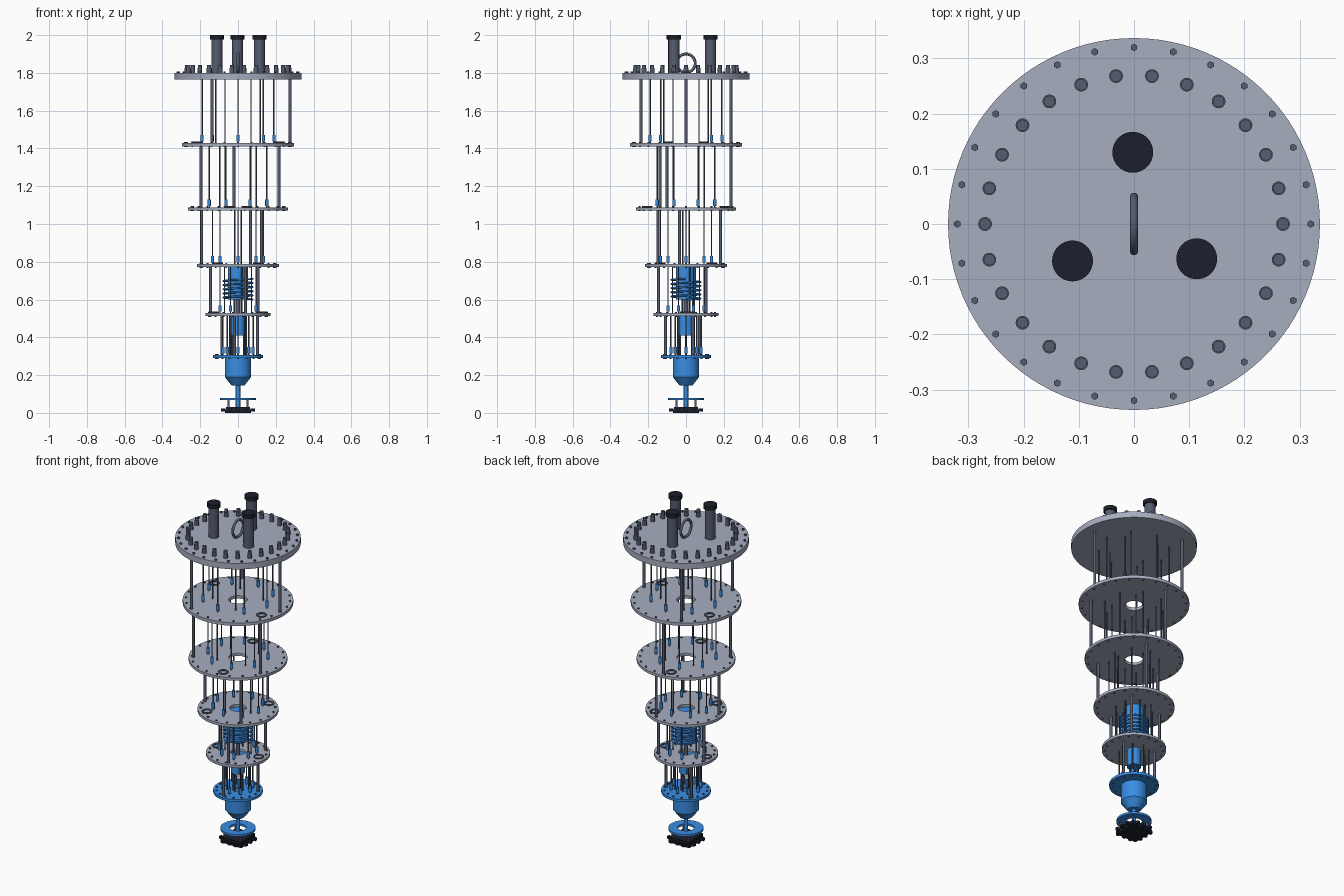
import bpy, bmesh, math
from mathutils import Matrix, Vector

if "Cube" in bpy.data.objects:
    bpy.data.objects.remove(bpy.data.objects["Cube"])


def material(name, rgb):
    m = bpy.data.materials.new(name)
    m.diffuse_color = (*rgb, 1)
    m.use_nodes = True
    m.node_tree.nodes["Principled BSDF"].inputs["Base Color"].default_value = m.diffuse_color
    return m


STEEL = material("steel", (0.38, 0.42, 0.52))
SLATE = material("slate", (0.09, 0.11, 0.16))
BLUE = material("blue", (0.04, 0.27, 0.78))
BLACK = material("black", (0.012, 0.014, 0.025))


def finish(name, bm, mat):
    bmesh.ops.recalc_face_normals(bm, faces=bm.faces)
    me = bpy.data.meshes.new(name)
    bm.to_mesh(me)
    bm.free()
    ob = bpy.data.objects.new(name, me)
    bpy.context.collection.objects.link(ob)
    me.materials.append(mat)
    bpy.ops.object.select_all(action='DESELECT')
    ob.select_set(True)
    bpy.context.view_layer.objects.active = ob
    bpy.ops.object.shade_smooth_by_angle(angle=math.radians(35))
    return ob


def cylinders(name, points, z0, z1, r, mat, seg=16, r_top=None):
    """Upright cylinders of one size at every (x, y) point."""
    bm = bmesh.new()
    for x, y in points:
        bmesh.ops.create_cone(bm, cap_ends=True, segments=seg, radius1=r,
                              radius2=r if r_top is None else r_top, depth=z1 - z0,
                              matrix=Matrix.Translation((x, y, (z0 + z1) / 2)))
    return finish(name, bm, mat)


def lathe(name, profile, mat, seg=64):
    """Closed (r, z) profile spun round the z axis."""
    bm = bmesh.new()
    vs = [bm.verts.new((r, 0, z)) for r, z in profile]
    es = [bm.edges.new((vs[i], vs[(i + 1) % len(vs)])) for i in range(len(vs))]
    bmesh.ops.spin(bm, geom=vs + es, axis=(0, 0, 1), cent=(0, 0, 0),
                   angle=math.tau, steps=seg)
    bmesh.ops.remove_doubles(bm, verts=bm.verts, dist=1e-5)
    return finish(name, bm, mat)


def disc(name, r, hole, z0, z1, mat):
    return lathe(name, [(hole, z0), (r, z0), (r, z1), (hole, z1)], mat)


def circle(n, r, deg=0):
    return [(r * math.cos(math.radians(deg) + i * math.tau / n),
             r * math.sin(math.radians(deg) + i * math.tau / n)) for i in range(n)]


def boxes(name, items, mat):
    bm = bmesh.new()
    for c, s in items:
        bmesh.ops.create_cube(bm, size=1, matrix=Matrix.Translation(c) @ Matrix.Diagonal((*s, 1)))
    return finish(name, bm, mat)


def torus(name, loc, R, r, mat, rot=(0, 0, 0), seg=40):
    bpy.ops.mesh.primitive_torus_add(location=loc, rotation=rot, major_radius=R,
                                     minor_radius=r, major_segments=seg, minor_segments=10)
    ob = bpy.context.object
    ob.name = name
    ob.data.materials.append(mat)
    bpy.ops.object.shade_smooth()


# top flange with rim bolts, feedthroughs, ports and lifting ring
cylinders("top_flange", [(0, 0)], 1.765, 1.80, 0.337, STEEL, 96)
cylinders("flange_bolts", circle(28, 0.32), 1.80, 1.808, 0.0068, SLATE, 6)
cylinders("feedthrough_bodies", circle(26, 0.27), 1.80, 1.826, 0.0125, SLATE, 16)
cylinders("feedthrough_tips", circle(26, 0.27), 1.826, 1.842, 0.0105, SLATE, 12)
ports = circle(3, 0.13, 91)
cylinders("port_tubes", ports, 1.80, 1.98, 0.029, SLATE, 32)
cylinders("port_caps", ports, 1.977, 2.0, 0.037, BLACK, 40)
torus("lifting_ring", (0, 0, 1.851), 0.049, 0.0075, SLATE, (0, math.pi / 2, 0))

# stage plates: height, radius, centre hole, rim bolts, thickness
stages = [(1.42, 0.297, 0.05, 24, 0.018), (1.08, 0.265, 0.05, 22, 0.016),
          (0.78, 0.217, 0.045, 20, 0.016), (0.52, 0.172, 0.04, 18, 0.015),
          (0.298, 0.133, 0.03, 16, 0.015)]
rod_r = [0.275, 0.24, 0.195, 0.15, 0.11]
line_r = [0.19, 0.165, 0.135, 0.103, 0.08]
loop_pos = [(0.239, -23), (0.211, 103), (0.174, 52), (0.13, 3)]
above = 1.765
for i, (z, r, hole, nb, t) in enumerate(stages):
    n = f"stage_{i + 1}"
    lo, hi = z - t / 2, z + t / 2
    disc(n + "_plate", r, hole, lo, hi, BLUE if i == 4 else STEEL)
    cylinders(n + "_rim_bolts", circle(nb, r - 0.017), lo - 0.004, hi + 0.006, 0.0055, SLATE, 6)
    # three support rods, turned a little further at each stage
    rods = circle(3, rod_r[i], -25 * i)
    cylinders(n + "_support_rods", rods, hi, above, 0.008, SLATE, 16)
    # thin lines ending in blue attenuators
    lines = circle(8, line_r[i], 22.5 * (i % 2))
    cylinders(n + "_lines", lines, hi, above, 0.0035, SLATE, 8)
    cylinders(n + "_attenuators", lines, hi + 0.008, hi + 0.042, 0.0085, BLUE, 12)
    cylinders(n + "_inner_lines", circle(4, line_r[i] * 0.72, 30 + 25 * i), hi, above,
              0.0035, SLATE, 8)
    # pair of loops lying on the plate
    if i < 4:
        for k, (x, y) in enumerate(circle(2, *loop_pos[i])):
            torus(f"{n}_loop_{k + 1}", (x, y, hi + 0.004), 0.024, 0.0045, SLATE, seg=28)
    above = lo

# still pot with a coiled exchanger round it
cylinders("still_pot", [(0, 0)], 0.60, 0.772, 0.054, BLUE, 48)
turns, steps = 5, 32
curve = bpy.data.curves.new("exchanger_coil", 'CURVE')
curve.dimensions = '3D'
curve.bevel_depth = 0.005
curve.bevel_resolution = 2
sp = curve.splines.new('POLY')
sp.points.add(turns * steps)
for k, p in enumerate(sp.points):
    a = k * math.tau / steps
    p.co = (0.077 * math.cos(a), 0.077 * math.sin(a), 0.60 + 0.11 * k / (turns * steps), 1)
curve.materials.append(BLUE)
bpy.context.collection.objects.link(bpy.data.objects.new("exchanger_coil", curve))
cylinders("still_outlet", [(0, 0)], 0.512, 0.60, 0.012, SLATE, 16)

# lower exchanger can and its legs
cylinders("exchanger_can", [(0, 0)], 0.41, 0.514, 0.038, BLUE, 40)
cylinders("exchanger_legs", circle(4, 0.03, 0), 0.304, 0.412, 0.004, SLATE, 10)

# mixing chamber with tapered bottom and cold finger
lathe("mixing_chamber", [(0, 0.292), (0.07, 0.292), (0.07, 0.19), (0.034, 0.145), (0, 0.145)], BLUE)
cylinders("cold_finger", [(0, 0)], 0.03, 0.146, 0.012, BLUE, 24)

# sample ring, posts and chip package
disc("sample_ring", 0.094, 0.045, 0.068, 0.08, BLUE)
cylinders("package_posts", [(x, y) for x in (-.05, .05) for y in (-.05, .05)],
          0.026, 0.07, 0.006, SLATE, 12)
boxes("chip_package", [((0, 0, 0.009), (0.136, 0.136, 0.018)),
                       ((0, 0, 0.025), (0.125, 0.125, 0.014))], BLACK)
ports_xy = []
for s in (-1, 1):
    for o in (-0.042, 0, 0.042):
        ports_xy += [((s * 0.078, o, 0.016), (0.022, 0.016, 0.016)),
                     ((o, s * 0.078, 0.016), (0.016, 0.022, 0.016))]
boxes("package_connectors", ports_xy, BLACK)
